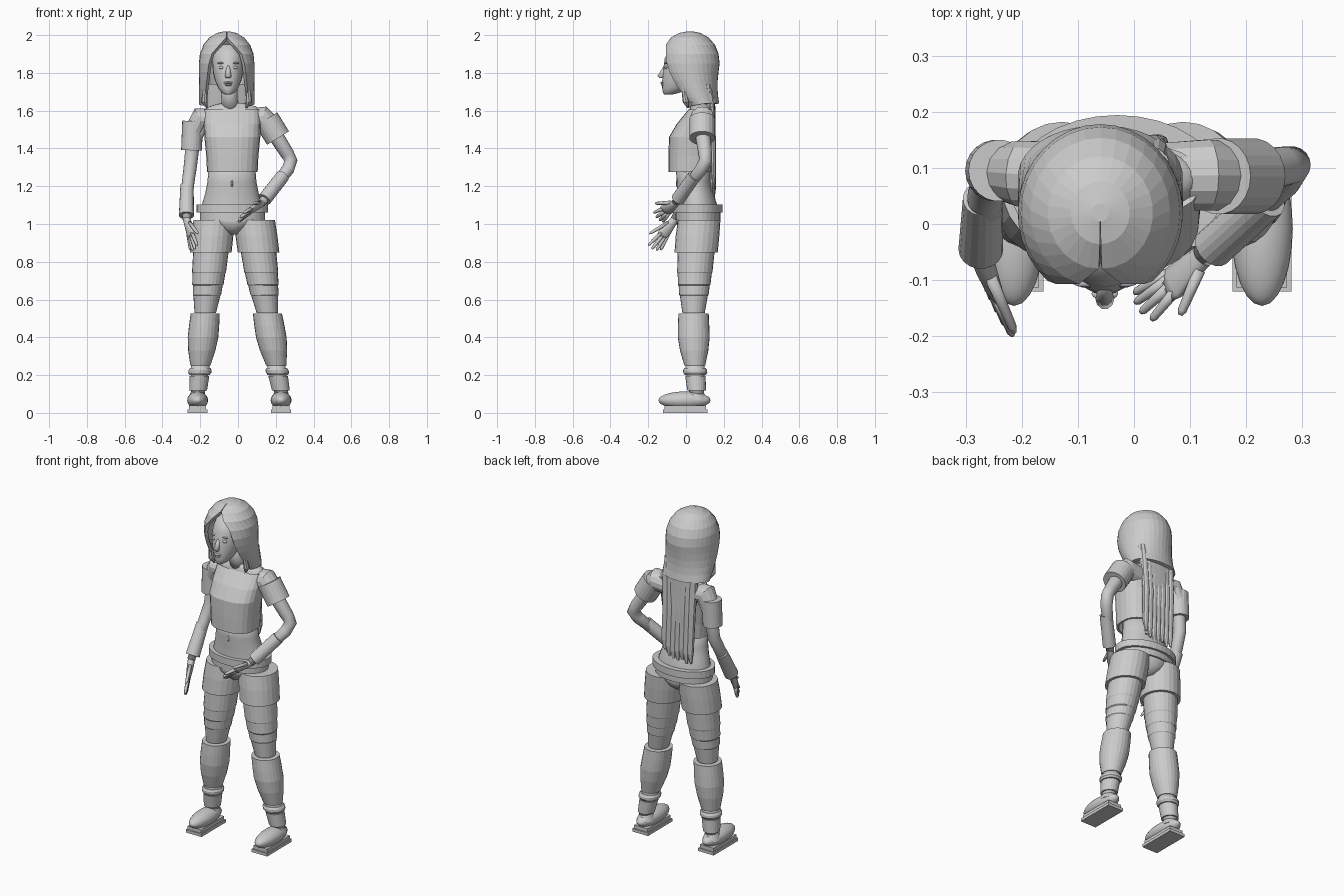
import bpy, math, random
from mathutils import Vector

if "Cube" in bpy.data.objects:
    bpy.data.objects.remove(bpy.data.objects["Cube"])

random.seed(4)
TAU = 2 * math.pi


def mesh(name, verts, faces, thick=0, smooth=False):
    me = bpy.data.meshes.new(name)
    me.from_pydata([tuple(v) for v in verts], [], faces)
    ob = bpy.data.objects.new(name, me)
    bpy.context.collection.objects.link(ob)
    if thick:
        m = ob.modifiers.new("thickness", "SOLIDIFY")
        m.thickness, m.offset = thick, -1
    for p in me.polygons:
        p.use_smooth = smooth
    return ob


def tube(name, rings, n=20, level=False, power=1.0, cap=True, thick=0, smooth=False):
    """Skin rings (x, y, z, rx[, ry]) that follow the path, or stay level."""
    pts = [Vector(r[:3]) for r in rings]
    verts, faces = [], []
    for i, r in enumerate(rings):
        t = (pts[min(i + 1, len(pts) - 1)] - pts[max(i - 1, 0)]).normalized()
        if level:
            t = Vector((0, 0, 1))
        ref = Vector((0, 1, 0)) if abs(t.y) < 0.9 else Vector((0, 0, 1))
        u = ref.cross(t).normalized()
        v = t.cross(u)
        for k in range(n):
            c, s = math.cos(TAU * k / n), math.sin(TAU * k / n)
            verts.append(pts[i] + u * r[3] * math.copysign(abs(c) ** power, c)
                         + v * r[-1] * math.copysign(abs(s) ** power, s))
    for i in range(len(rings) - 1):
        for k in range(n):
            a, b = i * n + k, i * n + (k + 1) % n
            faces.append((a, b, b + n, a + n))
    if cap:
        faces += [tuple(reversed(range(n))), tuple(range(len(verts) - n, len(verts)))]
    return mesh(name, verts, faces, thick, smooth)


def stack(name, x, rings, n=24, **kw):
    """Level rings (z, y, rx, ry) about one upright line."""
    return tube(name, [(x, y, z, rx, ry) for z, y, rx, ry in rings], n, True, **kw)


def ball(name, loc, size, seg=12):
    bpy.ops.mesh.primitive_uv_sphere_add(segments=seg, ring_count=seg // 2 + 2, location=loc)
    ob = bpy.context.object
    ob.name, ob.scale = name, size
    bpy.ops.object.shade_smooth()


def box(name, loc, size):
    bpy.ops.mesh.primitive_cube_add(size=1, location=loc)
    bpy.context.object.name, bpy.context.object.scale = name, size


# Torso, neck and hips
stack("waist", -.032, [(1.04, .06, .165, .11), (1.10, .06, .16, .105), (1.16, .05, .142, .097),
                       (1.22, .04, .13, .09), (1.34, .035, .12, .09)], smooth=True)
ball("navel", (-.032, -.046, 1.215), (.006, .008, .022))
stack("shirt", -.03, [(1.275, .02, .134, .113), (1.36, .02, .138, .113), (1.46, .025, .148, .115),
                      (1.53, .048, .15, .097), (1.605, .078, .15, .066)], power=.8, cap=False, thick=.012)
stack("shoulders", -.028, [(1.54, .08, .16, .06), (1.60, .08, .15, .064), (1.622, .08, .125, .055),
                           (1.64, .075, .06, .045)], smooth=True)
tube("neck", [(-.038, .075, 1.60, .052), (-.045, .05, 1.66, .043), (-.05, .03, 1.75, .045)], level=True, smooth=True)
stack("pelvis", -.03, [(.945, .06, .035, .06), (.97, .06, .075, .095), (1.0, .06, .13, .11),
                       (1.05, .06, .17, .115)], smooth=True)
for z, rx in ((1.022, .172), (1.06, .19)):
    stack("belt", -.03, [(z, .063, rx, rx * .69), (z + .042, .063, rx, rx * .69)], 32)


# Legs: each part is a list of (z, radius) along a bent leg line
def leg_line(side, z):
    x = -.222 + .092 * z if side == "left" else .25 - .2 * z + .04 * z * z
    return x, .04 + .11 * (z - .5) ** 2


leg_parts = {
    "shorts_cuff": [(.85, .11), (.94, .111), (1.02, .108)],
    "stocking": [(.53, .057), (.62, .071), (.625, .075), (.675, .079), (.68, .083), (.74, .087),
                 (.745, .09), (.86, .094)],
    "calf_cover": [(.25, .053), (.275, .059), (.33, .072), (.40, .081), (.46, .08), (.525, .077)],
    "shin": [(.08, .034), (.16, .043), (.27, .05)],
    "upper_ankle_band": [(.2, .053), (.212, .061), (.226, .061), (.238, .054)],
    "lower_ankle_band": [(.118, .047), (.195, .052)],
}
for side in ("left", "right"):
    for part, rings in leg_parts.items():
        tube(f"{side}_{part}", [(*leg_line(side, z), z, r, r * 1.04) for z, r in rings], 24, True,
             smooth=part == "shin")
    # Foot on a flat sole
    x = -.214 if side == "left" else .228
    ball(side + "_shoe", (x, -.008, .067), (.055, .138, .046), 24)
    tube(side + "_shoe_collar", [(x, .055, .07, .05, .06), (x, .055, .115, .034)], 20, True)
    box(side + "_sole", (x, -.003, .009), (.105, .235, .018))
    box(side + "_sole_upper", (x, -.003, .028), (.09, .22, .022))


# Hand: palm plus fingers fanned out from the wrist
def hand(side, wrist, middle, fan):
    w, m, f = Vector(wrist), Vector(middle), Vector(fan)
    fr = f.normalized()
    d = (m - w).normalized()
    nrm = d.cross(fr).normalized()
    wide = d.cross(nrm).normalized()
    verts, n = [], 12
    for t, a, b in ((0, .02, .02), (.2, .026, .019), (.5, .036, .014), (.6, .03, .009)):
        for k in range(n):
            c, s = math.cos(TAU * k / n), math.sin(TAU * k / n)
            verts.append(w.lerp(m, t) + wide * a * c + nrm * b * s)
    faces = [(i * n + k, i * n + (k + 1) % n, (i + 1) * n + (k + 1) % n, (i + 1) * n + k)
             for i in range(3) for k in range(n)]
    mesh(side + "_palm", verts, faces + [tuple(range(3 * n, 4 * n))], smooth=True)
    for k, start, reach in ((1.25, .2, .7), (.4, .52, .97), (0, .55, 1), (-.35, .52, .97), (-.65, .48, .9)):
        tip = w.lerp(m + f * k, reach)
        root = w.lerp(m + f * k, start)
        tube(side + "_finger", [(*root, .011), (*root.lerp(tip, .5), .0095), (*root.lerp(tip, .9), .008),
                                (*tip, .004)], 8, smooth=True)


hand("left", (-.273, -.055, 1.03), (-.228, -.18, .868), (.033, -.058, .037))
hand("right", (.13, -.05, 1.115), (.012, -.158, 1.035), (.04, -.042, .057))

# Arms, shoulder puffs, sleeves and wrist guards
tube("left_arm", [(-.18, .09, 1.57, .05), (-.238, .1, 1.44, .038), (-.252, .092, 1.31, .035),
                  (-.264, .05, 1.22, .033), (-.273, -.06, 1.025, .022)], 18, smooth=True)
tube("right_arm", [(.12, .09, 1.57, .05), (.205, .09, 1.46, .04), (.262, .102, 1.37, .036),
                   (.28, .105, 1.335, .035), (.265, .08, 1.29, .034), (.125, -.055, 1.112, .022)], 18, smooth=True)
tube("left_shoulder_puff", [(-.11, .085, 1.55, .06), (-.2, .09, 1.56, .06), (-.24, .095, 1.48, .05)], 14)
tube("right_shoulder_puff", [(.04, .085, 1.55, .06), (.13, .087, 1.56, .065), (.185, .085, 1.5, .06)], 14)
tube("left_sleeve", [(-.24, .095, 1.545, .055), (-.246, .095, 1.39, .055)], 22)
tube("right_sleeve", [(.15, .085, 1.555, .068), (.212, .085, 1.455, .068)], 22)
tube("left_wrist_guard", [(-.27, .045, 1.205, .035), (-.273, -.045, 1.045, .04)], 18)
tube("right_wrist_guard", [(.238, .045, 1.255, .036), (.14, -.043, 1.13, .037)], 18)

# Head and facial features
X = -.052
stack("head", X, [(1.685, -.095, .015, .02), (1.695, -.078, .035, .044), (1.72, -.056, .053, .07),
                  (1.76, -.036, .07, .09), (1.80, -.02, .08, .103), (1.88, -.004, .086, .108),
                  (1.95, .02, .07, .09)], smooth=True)
stack("nose", X, [(1.84, -.105, .008, .012), (1.783, -.133, .017, .019), (1.772, -.125, .012, .012)], 10,
      smooth=True)
ball("upper_lip", (X, -.124, 1.748), (.024, .012, .006))
ball("lower_lip", (X, -.12, 1.737), (.02, .012, .007))
for s in (-1, 1):
    ball("eye", (X + s * .034, -.104, 1.828), (.016, .01, .008))
    ball("brow", (X + s * .036, -.104, 1.852), (.022, .008, .005))

# Hair shell: a dome above, a tapering curtain below, open round the face
verts, n, rows = [], 26, 11
for i in range(rows):
    if i < 6:
        u = math.cos(i / 5 * math.pi / 2) if i else .997
        f = (1 - u ** 2.2) ** .46
        z, y, rx, ry, gap = 1.85 + .15 * u, .02, .127 * f, .138 * f, max(0, .68 * (1 - 1.65 * u * u))
    else:
        s = (i - 5) / 5
        z, y, rx, ry, gap = 1.85 - .215 * s, .02 + .065 * s * s, .127, .138 - .067 * s ** 1.3, .68 + .3 * s
    for k in range(n + 1):
        a = gap + (TAU - 2 * gap) * k / n
        verts.append((-.06 - rx * math.sin(a), y - ry * math.cos(a), z))
w = n + 1
faces = [(i * w + k, (i + 1) * w + k, (i + 1) * w + k + 1, i * w + k + 1)
         for i in range(rows - 1) for k in range(n)]
mesh("hair_shell", verts, faces + [tuple(range(w))], .02)

# Long back hair: a flat sheet with overlapping strands
stack("back_hair", -.052, [(1.17, .138, .09, .01), (1.4, .138, .1, .018), (1.62, .125, .115, .03),
                           (1.74, .11, .115, .04)])
for i in range(7):
    x = -.05 + (i - 3) * .029
    end = 1.13 + random.random() * .06
    tube("hair_strand", [(x, .148, end, .007, .004), (x + .004, .147, end + .06, .02, .013),
                         (x - .004, .143, 1.45, .022, .016), (x * 1.05, .13, 1.64, .023, .022),
                         (x, .115, 1.74, .02)], 10, True)
for s in (-1, 1):
    for j in range(3):
        y = -.02 + .04 * j
        tube("side_lock", [(-.06 + s * .105, y + .03, 1.615 + .01 * j, .005), (-.06 + s * .118, y + .02, 1.645, .017),
                           (-.06 + s * .112, y, 1.76, .01)], 8, True)
